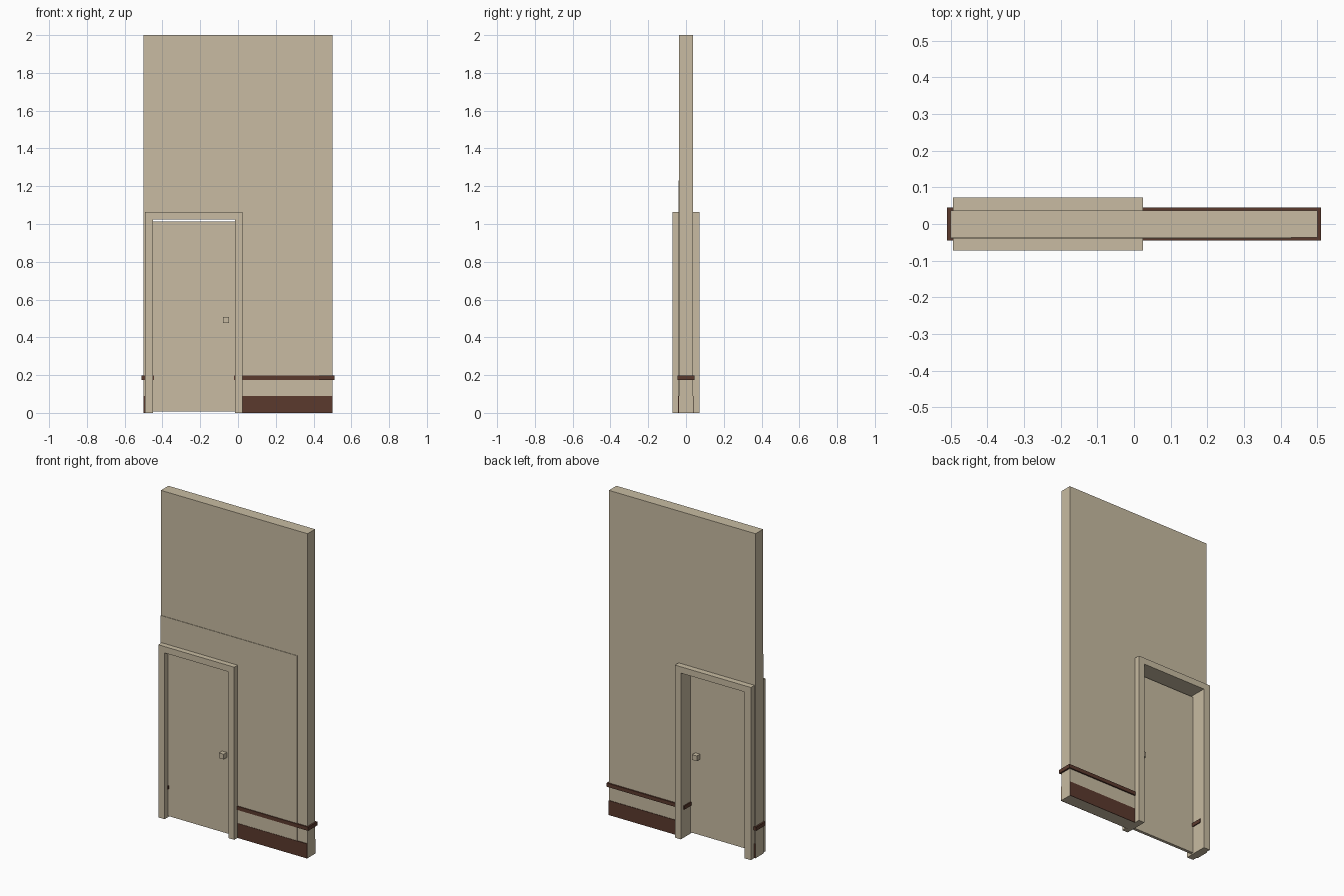
import bpy, bmesh

if "Cube" in bpy.data.objects:
    bpy.data.objects.remove(bpy.data.objects["Cube"])


def material(name, rgb):
    m = bpy.data.materials.new(name)
    m.diffuse_color = (*rgb, 1)
    m.use_nodes = True
    m.node_tree.nodes["Principled BSDF"].inputs["Base Color"].default_value = m.diffuse_color
    return m


BEIGE = material("beige_paint", (0.58, 0.50, 0.36))
BROWN = material("dark_brown_trim", (0.105, 0.042, 0.027))


def prism(name, outline, y0, y1, mat):
    """Extrude an (x, z) outline from y0 to y1."""
    bm = bmesh.new()
    face = bm.faces.new([bm.verts.new((x, y0, z)) for x, z in outline])
    ext = bmesh.ops.extrude_face_region(bm, geom=[face])
    for v in ext["geom"]:
        if isinstance(v, bmesh.types.BMVert):
            v.co.y = y1
    bmesh.ops.recalc_face_normals(bm, faces=bm.faces)
    mesh = bpy.data.meshes.new(name)
    bm.to_mesh(mesh)
    bm.free()
    mesh.materials.append(mat)
    ob = bpy.data.objects.new(name, mesh)
    bpy.context.collection.objects.link(ob)
    return ob


def box(name, x0, x1, y0, y1, z0, z1, mat):
    return prism(name, [(x0, z0), (x1, z0), (x1, z1), (x0, z1)], y0, y1, mat)


def arch(name, x0, x1, top, ix0, ix1, itop, y0, y1, mat):
    """Panel standing on the floor with a doorway cut out of it."""
    return prism(name, [(x0, 0), (ix0, 0), (ix0, itop), (ix1, itop),
                        (ix1, 0), (x1, 0), (x1, top), (x0, top)], y0, y1, mat)


# Wall with doorway (hole edge hidden inside the door frame)
arch("wall", -0.5, 0.5, 2.0, -0.47, 0.005, 1.045, -0.0365, 0.0365, BEIGE)

# Thin raised panel on the front of the wall
arch("front_panel", -0.5, 0.43, 1.23, -0.47, 0.005, 1.045, -0.0395, -0.0365, BEIGE)

# Door frame, through both sides
arch("door_frame", -0.493, 0.025, 1.064, -0.45, -0.015, 1.025, -0.0725, 0.0725, BEIGE)

# Door leaf with a gap above, and its square knob
box("door", -0.45, -0.015, -0.04, -0.022, 0.008, 1.014, BEIGE)
box("door_knob", -0.08, -0.048, -0.071, 0.009, 0.475, 0.507, BEIGE)

# Skirting boards and rails on either side of the doorway
for side, x0, x1, rx0, rx1 in (("left", -0.5, -0.47, -0.51, -0.444),
                               ("right", 0.005, 0.5, -0.021, 0.51)):
    box(f"{side}_front_skirting", x0, x1, -0.0415, -0.0365, 0, 0.09, BROWN)
    box(f"{side}_back_skirting", x0, x1, 0.0365, 0.0395, 0, 0.09, BROWN)
    box(f"{side}_rail", rx0, rx1, -0.045, 0.045, 0.174, 0.197, BROWN)
